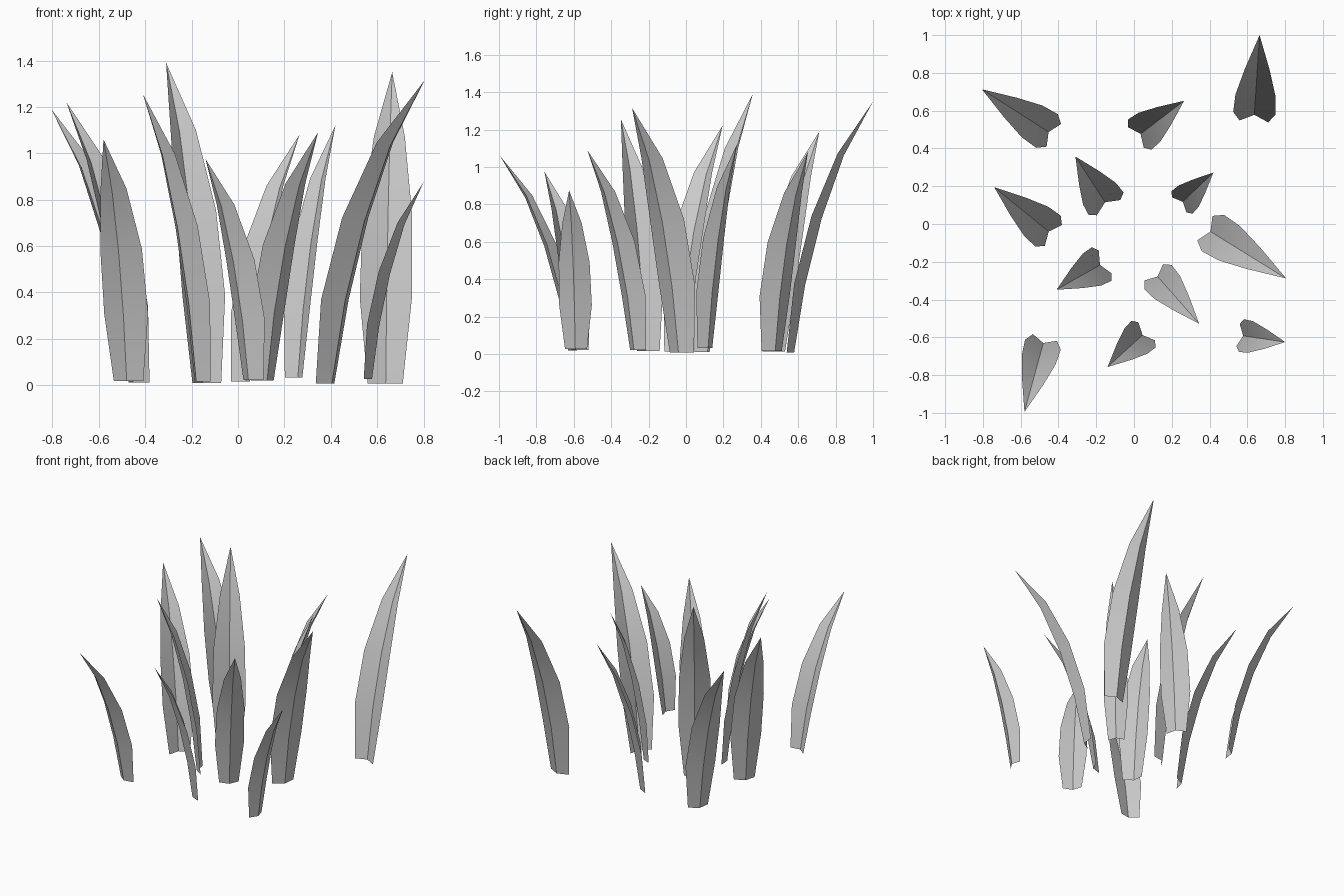
import bpy, math
from mathutils import Vector

if "Cube" in bpy.data.objects:
    bpy.data.objects.remove(bpy.data.objects["Cube"])

# keel base x, y | tip x, y, z | widest half-width
BLADES = [
    (-0.452, 0.487, -0.805, 0.713, 1.19, 0.108),
    (-0.452, -0.04, -0.74, 0.195, 1.22, 0.108),
    (-0.48, -0.63, -0.58, -0.995, 1.06, 0.10),
    (-0.18, -0.217, -0.41, -0.348, 1.255, 0.105),
    (-0.153, 0.115, -0.31, 0.357, 1.39, 0.112),
    (0.045, -0.588, -0.14, -0.757, 0.975, 0.097),
    (0.035, 0.477, 0.265, 0.652, 1.08, 0.103),
    (0.125, -0.278, 0.345, -0.528, 1.09, 0.098),
    (0.258, 0.118, 0.42, 0.272, 1.12, 0.083),
    (0.637, 0.578, 0.665, 1.00, 1.35, 0.115),
    (0.405, -0.04, 0.805, -0.288, 1.315, 0.115),
    (0.578, -0.592, 0.80, -0.625, 0.875, 0.09),
]
# level: lean fraction, height fraction, width fraction
LEVELS = [(0, 0, 0.66), (0.14, 0.27, 0.98), (0.35, 0.535, 0.93), (0.63, 0.785, 0.58)]
FOLD = 0.46


def blade(name, bx, by, tx, ty, tz, w):
    """Leaf folded along its keel, bending towards its tip."""
    base_z = 0.035 - (w - 0.08) * 0.8
    lean = Vector((tx - bx, ty - by, 0))
    reach = lean.length
    fwd = lean.normalized()
    side = Vector((-fwd.y, fwd.x, 0))
    up = Vector((0, 0, 1))
    rise = tz - base_z
    base = Vector((bx, by, base_z))
    verts, faces = [], []
    for i, (h, v, k) in enumerate(LEVELS):
        keel = base + fwd * reach * h + up * rise * v
        # fold direction leans back as the blade bends over
        a = math.atan2(2 * v * reach * 0.8, rise)
        back = -fwd * math.cos(a) + up * math.sin(a)
        rim = back * FOLD * w * k
        verts += [keel + rim + side * w * k, keel, keel + rim - side * w * k]
        if i:
            n = 3 * i
            faces += [(n - 3, n - 2, n + 1, n), (n - 2, n - 1, n + 2, n + 1)]
    verts.append(Vector((tx, ty, tz)))
    n = len(verts) - 4
    faces += [(n, n + 1, n + 3), (n + 1, n + 2, n + 3)]
    me = bpy.data.meshes.new(name)
    me.from_pydata(verts, [], faces)
    ob = bpy.data.objects.new(name, me)
    bpy.context.collection.objects.link(ob)
    return ob


# Grass clump
for i, spec in enumerate(BLADES):
    ob = blade(f"grass_blade_{i + 1}", *spec)
    ob.select_set(True)
    bpy.context.view_layer.objects.active = ob
bpy.ops.object.shade_smooth_by_angle(angle=math.radians(30))
